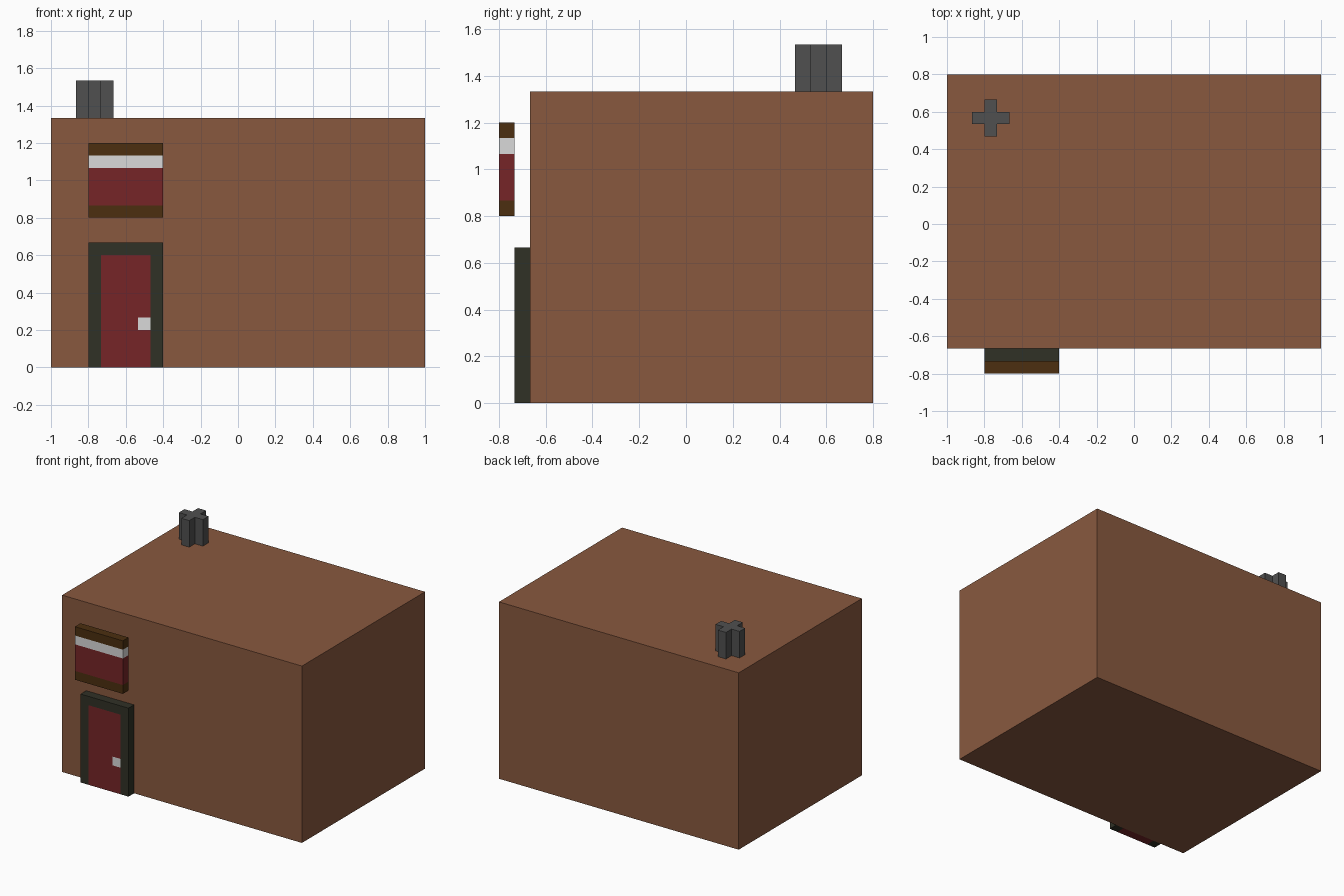
import bpy, bmesh
from mathutils import Vector

if "Cube" in bpy.data.objects:
    bpy.data.objects.remove(bpy.data.objects["Cube"])

U = 1 / 15  # one building block


def material(name, rgb):
    m = bpy.data.materials.new(name)
    lin = [((c / 255 + 0.055) / 1.055) ** 2.4 for c in rgb]
    m.diffuse_color = (*lin, 1)
    m.use_nodes = True
    m.node_tree.nodes["Principled BSDF"].inputs["Base Color"].default_value = m.diffuse_color
    return m


CLAY = material("clay brown", (137, 89, 63))
GREY = material("chimney grey", (80, 80, 80))
WOOD = material("dark wood", (76, 47, 16))
FRAME = material("dark olive", (48, 49, 38))
RED = material("deep red", (118, 37, 39))
WHITE = material("off white", (218, 218, 218))


def finish(name, bm, mats):
    bmesh.ops.recalc_face_normals(bm, faces=bm.faces)
    me = bpy.data.meshes.new(name)
    bm.to_mesh(me)
    bm.free()
    for m in mats:
        me.materials.append(m)
    ob = bpy.data.objects.new(name, me)
    bpy.context.collection.objects.link(ob)
    return ob


def box(name, lo, hi, mats, cuts_x=(), cuts_z=(), rule=None):
    """Box in block units, sliced at the cuts and coloured by rule(x, z)."""
    bm = bmesh.new()
    bmesh.ops.create_cube(bm, size=1)
    for v in bm.verts:
        v.co = Vector([(lo[i] + (v.co[i] + 0.5) * (hi[i] - lo[i])) * U for i in range(3)])
    for axis, cuts in ((Vector((1, 0, 0)), cuts_x), (Vector((0, 0, 1)), cuts_z)):
        for c in cuts:
            bmesh.ops.bisect_plane(bm, geom=bm.verts[:] + bm.edges[:] + bm.faces[:],
                                   plane_co=axis * c * U, plane_no=axis)
    if rule:
        for f in bm.faces:
            p = f.calc_center_median() / U
            f.material_index = rule(p.x, p.z)
    return finish(name, bm, mats)


# House body
box("house_body", (-15, -10, 0), (15, 12, 20), [CLAY])


# Door: frame, red leaf and handle
def door_rule(x, z):
    if -8 < x < -7 and 3 < z < 4:
        return 2
    return 1 if -11 < x < -7 and z < 9 else 0


box("door", (-12, -11, 0), (-6, -10, 10), [FRAME, RED, WHITE],
    (-11, -8, -7), (3, 4, 9), door_rule)


# Window panel: horizontal bands
def window_rule(x, z):
    if z < 13 or z > 17:
        return 0
    return 2 if z > 16 else 1


box("window_panel", (-12, -12, 12), (-6, -11, 18), [WOOD, RED, WHITE],
    (), (13, 16, 17), window_rule)

# Chimney: plus-shaped profile, extruded upward
bm = bmesh.new()
quarter = [(1.5, -0.5), (1.5, 0.5), (0.5, 0.5)]
pts = []
for k in range(4):
    for x, y in quarter:
        for _ in range(k):
            x, y = -y, x
        pts.append(bm.verts.new(((x - 11.5) * U, (y + 8.5) * U, 20 * U)))
face = bm.faces.new(pts)
ext = bmesh.ops.extrude_face_region(bm, geom=[face], use_keep_orig=True)
for v in ext["geom"]:
    if isinstance(v, bmesh.types.BMVert):
        v.co.z += 3 * U
finish("chimney", bm, [GREY])
